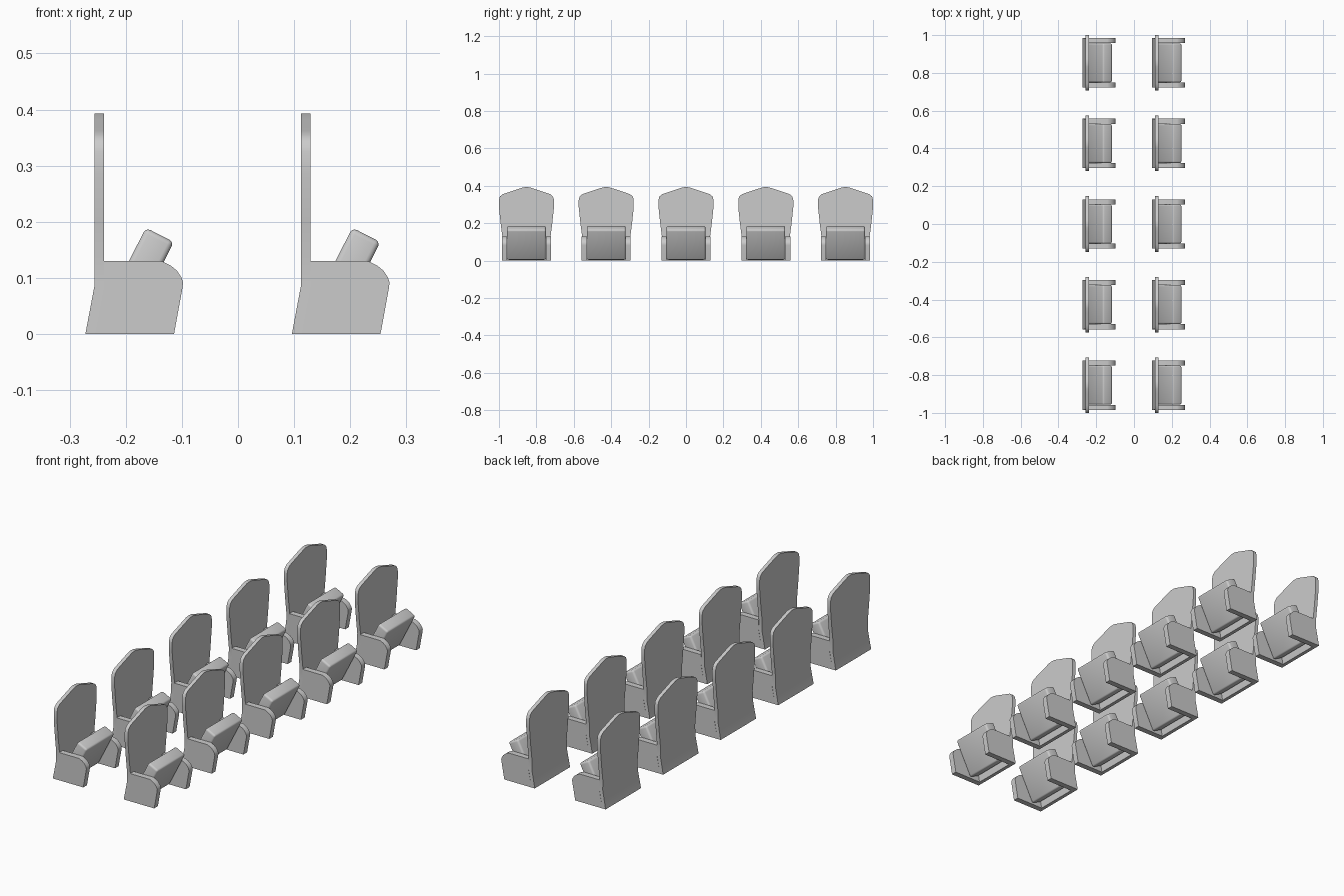
import bpy, bmesh, math
from mathutils import Matrix

if "Cube" in bpy.data.objects:
    bpy.data.objects.remove(bpy.data.objects["Cube"])

COLUMN_X = (-0.184, 0.184)
ROW_Y = [i * 0.4265 for i in range(-2, 3)]


def finish(name, bm):
    bmesh.ops.recalc_face_normals(bm, faces=bm.faces[:])
    mesh = bpy.data.meshes.new(name)
    bm.to_mesh(mesh)
    bm.free()
    obj = bpy.data.objects.new(name, mesh)
    bpy.context.collection.objects.link(obj)
    bpy.ops.object.select_all(action='DESELECT')
    obj.select_set(True)
    bpy.context.view_layer.objects.active = obj
    bpy.ops.object.shade_smooth_by_angle(angle=math.radians(35))
    return obj


def back_panel():
    # (height, half width, x of rear face), lofted upward as thin rectangles
    rows = [(0, 0.131, -0.088), (0.085, 0.130, -0.072), (0.13, 0.129, -0.072),
            (0.20, 0.138, -0.072), (0.285, 0.147, -0.072), (0.325, 0.147, -0.072),
            (0.343, 0.142, -0.072), (0.355, 0.128, -0.072), (0.362, 0.108, -0.072),
            (0.384, 0.042, -0.072), (0.391, 0.020, -0.072), (0.393, 0.008, -0.072)]
    t = 0.017
    bm = bmesh.new()
    rings = [[bm.verts.new(p) for p in ((x, -w, z), (x + t, -w, z), (x + t, w, z), (x, w, z))]
             for z, w, x in rows]
    for a, b in zip(rings, rings[1:]):
        for i in range(4):
            j = (i + 1) % 4
            bm.faces.new((a[i], a[j], b[j], b[i]))
    bm.faces.new(rings[0])
    bm.faces.new(rings[-1])
    return finish("seat_back", bm)


def arm(name, side):
    # side profile in x and z, extruded across y
    profile = [(-0.071, 0), (0.070, 0), (0.085, 0.082), (0.086, 0.092), (0.083, 0.101),
               (0.075, 0.113), (0.064, 0.122), (0.050, 0.129), (0.044, 0.130),
               (-0.055, 0.130), (-0.055, 0.085)]
    bm = bmesh.new()
    face = bm.faces.new([bm.verts.new((x, side * 0.104, z)) for x, z in profile])
    ext = bmesh.ops.extrude_face_region(bm, geom=[face])
    verts = [v for v in ext["geom"] if isinstance(v, bmesh.types.BMVert)]
    bmesh.ops.translate(bm, verts=verts, vec=(0, side * 0.027, 0))
    return finish(name, bm)


def cushion():
    # tipped-up seat with rounded edges
    bm = bmesh.new()
    bmesh.ops.create_cube(bm, size=1)
    bmesh.ops.scale(bm, verts=bm.verts[:], vec=(0.056, 0.207, 0.182))
    bmesh.ops.bevel(bm, geom=bm.edges[:], offset=0.009, segments=3, profile=0.5,
                    affect='EDGES')
    bm.transform(Matrix.Translation((0.0035, 0, 0.0955)) @ Matrix.Rotation(math.radians(27), 4, 'Y'))
    return finish("seat_cushion", bm)


# One chair, then linked copies for the rest of the block
parts = [back_panel(), arm("left_arm", -1), arm("right_arm", 1), cushion()]
first = True
for x in COLUMN_X:
    for y in ROW_Y:
        for part in parts:
            obj = part
            if not first:
                obj = part.copy()
                bpy.context.collection.objects.link(obj)
            obj.location = (x, y, 0)
        first = False
